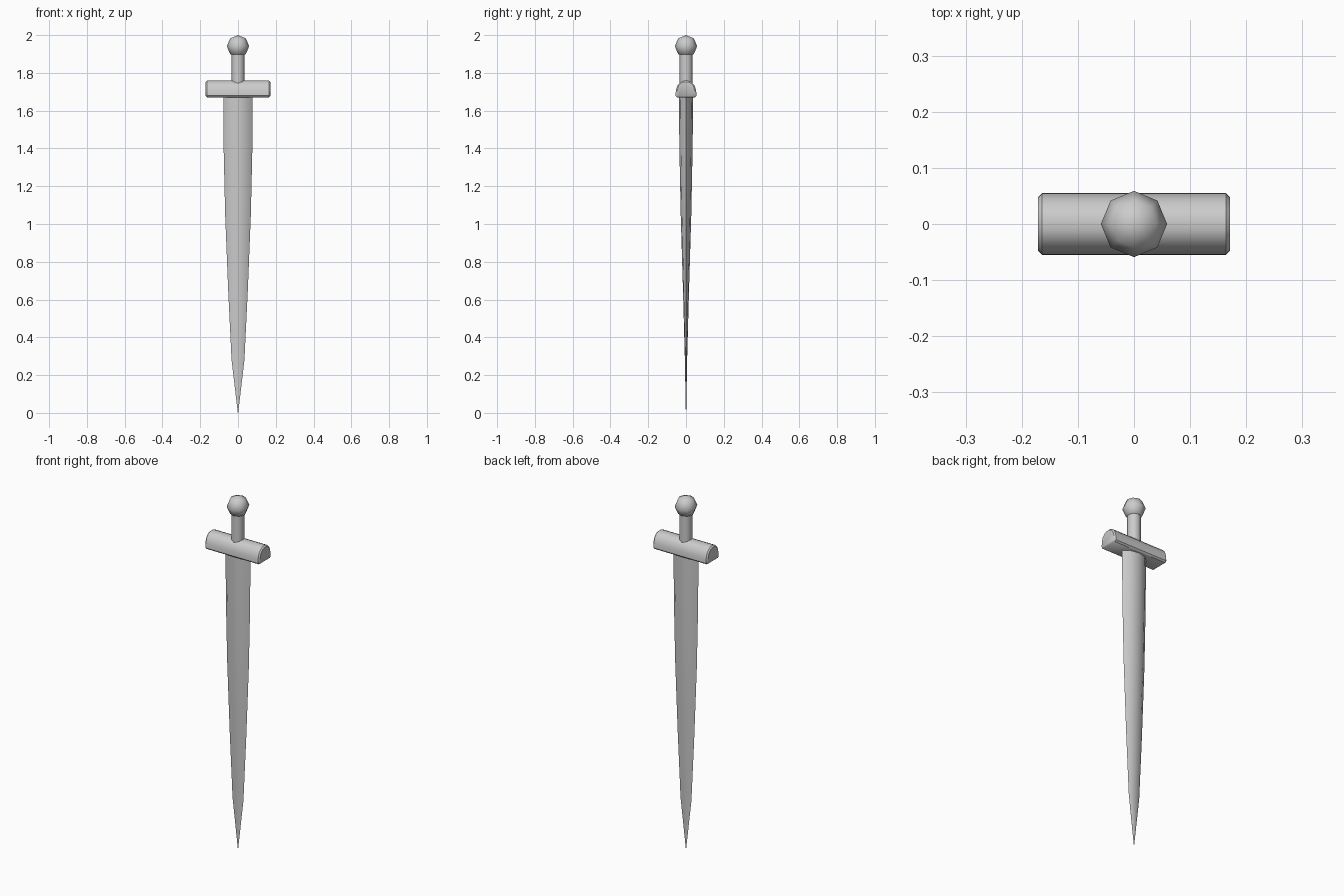
import bpy, bmesh
from math import radians, cos, sin, pi

if "Cube" in bpy.data.objects:
    bpy.data.objects.remove(bpy.data.objects["Cube"])


def loft(name, rings, angle):
    """Skin a list of equal-length point rings and cap both ends."""
    bm = bmesh.new()
    loops = [[bm.verts.new(p) for p in ring] for ring in rings]
    n = len(loops[0])
    for a, b in zip(loops, loops[1:]):
        for i in range(n):
            j = (i + 1) % n
            bm.faces.new((a[i], a[j], b[j], b[i]))
    bm.faces.new(loops[0])
    bm.faces.new(loops[-1])
    bmesh.ops.remove_doubles(bm, verts=bm.verts, dist=1e-5)
    bmesh.ops.recalc_face_normals(bm, faces=bm.faces)
    mesh = bpy.data.meshes.new(name)
    bm.to_mesh(mesh)
    bm.free()
    obj = bpy.data.objects.new(name, mesh)
    bpy.context.collection.objects.link(obj)
    smooth(obj, angle)
    return obj


def smooth(obj, angle):
    bpy.ops.object.select_all(action='DESELECT')
    obj.select_set(True)
    bpy.context.view_layer.objects.active = obj
    bpy.ops.object.shade_smooth_by_angle(angle=radians(angle))


# Blade: lens section (half width, half thickness) tapering to the tip
section = [(1, 0), (0.6, 0.76), (0, 1), (-0.6, 0.76),
           (-1, 0), (-0.6, -0.76), (0, -1), (0.6, -0.76)]
stations = [(0.0, 0.001, 0.001), (0.28, 0.034, 0.006), (0.65, 0.052, 0.016),
            (1.05, 0.068, 0.028), (1.40, 0.076, 0.035), (1.70, 0.078, 0.038)]
loft("blade", [[(w * x, t * y, z) for x, y in section]
               for z, w, t in stations], 50)

# Crossguard: flat underside, rounded top, chamfered ends
half = [(0.047, 1.671), (0.055, 1.679), (0.054, 1.706),
        (0.045, 1.735), (0.028, 1.752), (0.012, 1.759)]
profile = half + [(-y, z) for y, z in reversed(half)]
mid = 1.712
ends = [(-0.171, 0.86), (-0.164, 1), (0.164, 1), (0.171, 0.86)]
loft("crossguard", [[(x, y * s, mid + (z - mid) * s) for y, z in profile]
                    for x, s in ends], 40)

# Grip: eight-sided rod
circle = [(0.035 * cos(i * pi / 4), 0.035 * sin(i * pi / 4)) for i in range(8)]
loft("grip", [[(x, y, z) for x, y in circle] for z in (1.74, 1.91)], 50)

# Pommel: low-poly ball
bpy.ops.mesh.primitive_uv_sphere_add(segments=8, ring_count=4, radius=0.059,
                                     location=(0, 0, 1.941))
pommel = bpy.context.object
pommel.name = "pommel"
smooth(pommel, 60)
